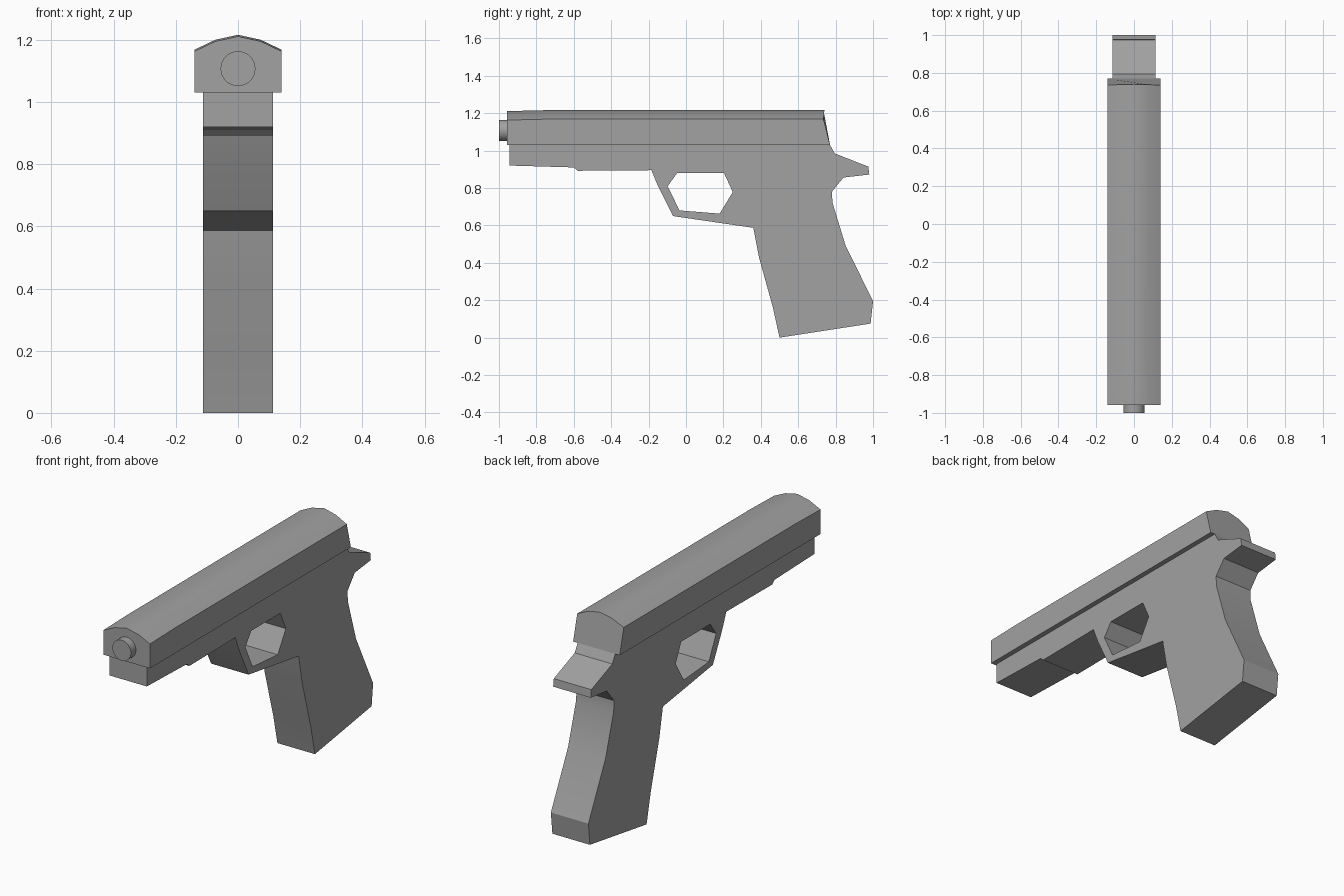
import bpy
import bmesh
from math import radians

cube = bpy.data.objects.get("Cube")
if cube:
    bpy.data.objects.remove(cube, do_unlink=True)

grey = bpy.data.materials.new("gunmetal_grey")
grey.use_nodes = True
colour = (0.36, 0.36, 0.36, 1)
grey.diffuse_color = colour
grey.node_tree.nodes["Principled BSDF"].inputs["Base Color"].default_value = colour


def finish(name, bm):
    """Turn the bmesh into a shaded, coloured object."""
    bmesh.ops.recalc_face_normals(bm, faces=bm.faces[:])
    mesh = bpy.data.meshes.new(name)
    bm.to_mesh(mesh)
    bm.free()
    mesh.materials.append(grey)
    obj = bpy.data.objects.new(name, mesh)
    bpy.context.collection.objects.link(obj)
    bpy.ops.object.select_all(action="DESELECT")
    obj.select_set(True)
    bpy.context.view_layer.objects.active = obj
    bpy.ops.object.shade_smooth_by_angle(angle=radians(30))
    return obj


def plate(name, loops, half_width):
    """Extrude a side profile across x; loops after the first are holes."""
    bm = bmesh.new()
    for loop in loops:
        verts = [bm.verts.new((-half_width, y, z)) for y, z in loop]
        for a, b in zip(verts, verts[1:] + verts[:1]):
            bm.edges.new((a, b))
    bmesh.ops.triangle_fill(bm, edges=bm.edges[:], use_beauty=True)
    result = bmesh.ops.extrude_face_region(bm, geom=bm.faces[:], use_keep_orig=True)
    moved = [v for v in result["geom"] if isinstance(v, bmesh.types.BMVert)]
    bmesh.ops.translate(bm, verts=moved, vec=(2 * half_width, 0, 0))
    return finish(name, bm)


def loft(name, sections):
    """Skin a list of matching closed sections and cap both ends."""
    bm = bmesh.new()
    rings = [[bm.verts.new(p) for p in s] for s in sections]
    for r, s in zip(rings, rings[1:]):
        for i in range(len(r)):
            j = (i + 1) % len(r)
            bm.faces.new((r[i], r[j], s[j], s[i]))
    bm.faces.new(rings[0])
    bm.faces.new(rings[-1])
    return finish(name, bm)


# Frame with dust cover, trigger guard, grip and rear tang
frame = [(-0.945, 1.03), (-0.945, 0.92), (-0.6, 0.91), (-0.58, 0.892),
         (-0.185, 0.895), (-0.15, 0.81), (-0.07, 0.65), (0.36, 0.587),
         (0.39, 0.43), (0.465, 0.16), (0.5, 0), (0.987, 0.075),
         (1, 0.195), (0.853, 0.493), (0.783, 0.722), (0.78, 0.78),
         (0.842, 0.856), (0.98, 0.872), (0.975, 0.914), (0.795, 0.985),
         (0.77, 1.03)]
trigger_hole = [(-0.098, 0.81), (-0.047, 0.88), (0.203, 0.88),
                (0.25, 0.778), (0.18, 0.663), (-0.035, 0.68)]
plate("frame", [frame, trigger_hole], 0.113)

# Slide with a crowned top and a raked rear face
half = [(0.14, 1.03, 0.77), (0.14, 1.168, 0.735), (0.073, 1.2, 0.738)]
outline = half + [(0, 1.216, 0.74)] + [(-x, z, y) for x, z, y in reversed(half)]


def slide_section(y, drop):
    return [(x, y, z - (drop if z > 1.1 else 0)) for x, z, _ in outline]


loft("slide", [slide_section(-0.957, 0.005), slide_section(-0.75, 0),
               [(x, y, z) for x, z, y in outline]])

# Barrel muzzle
bm = bmesh.new()
bmesh.ops.create_cone(bm, cap_ends=True, segments=32, radius1=0.056,
                      radius2=0.056, depth=0.1)
for v in bm.verts:
    v.co = (v.co.x, v.co.z - 0.95, v.co.y + 1.107)
finish("barrel", bm)
